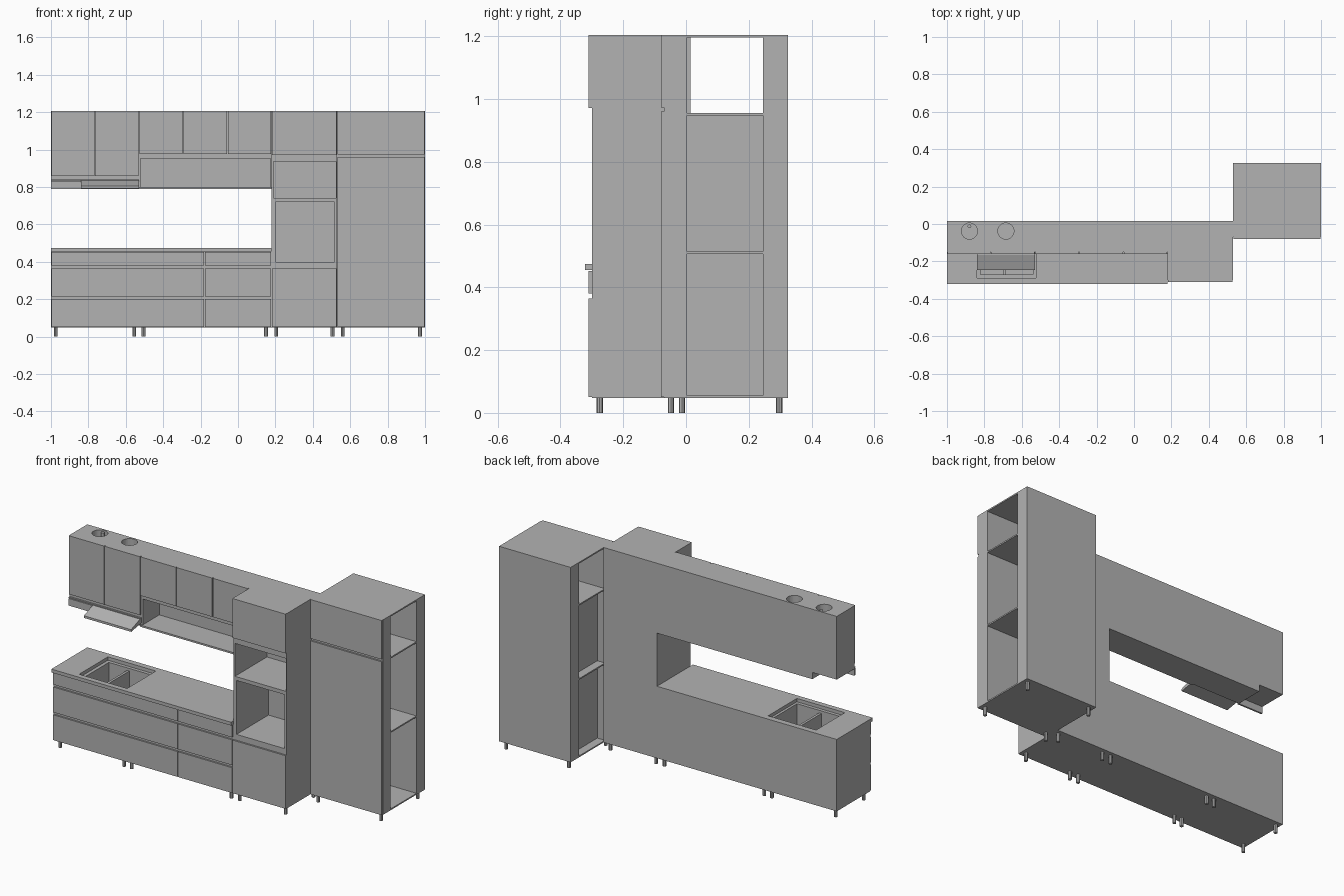
import bpy, bmesh

if "Cube" in bpy.data.objects:
    bpy.data.objects.remove(bpy.data.objects["Cube"], do_unlink=True)

grey = bpy.data.materials.new("cabinet_grey")
grey.use_nodes = True
colour = (0.45, 0.45, 0.45, 1)
grey.diffuse_color = colour
grey.node_tree.nodes["Principled BSDF"].inputs["Base Color"].default_value = colour


def finish(name, bm):
    bmesh.ops.recalc_face_normals(bm, faces=bm.faces)
    mesh = bpy.data.meshes.new(name)
    bm.to_mesh(mesh)
    bm.free()
    mesh.materials.append(grey)
    ob = bpy.data.objects.new(name, mesh)
    bpy.context.collection.objects.link(ob)
    return ob


def box(name, x, y, z):
    """Box from (low, high) pairs on each axis."""
    bm = bmesh.new()
    bmesh.ops.create_cube(bm, size=1)
    for v in bm.verts:
        v.co = [r[0] if c < 0 else r[1] for c, r in zip(v.co, (x, y, z))]
    return finish(name, bm)


def cylinder(name, x, y, z, radius, sides):
    bm = bmesh.new()
    bmesh.ops.create_cone(bm, cap_ends=True, segments=sides, radius1=radius,
                          radius2=radius, depth=z[1] - z[0])
    bmesh.ops.translate(bm, verts=bm.verts, vec=(x, y, (z[0] + z[1]) / 2))
    return finish(name, bm)


def prism(name, x, profile):
    """Extrude a y-z profile along x."""
    bm = bmesh.new()
    face = bm.faces.new([bm.verts.new((x[0], y, z)) for y, z in profile])
    out = bmesh.ops.extrude_face_region(bm, geom=[face])
    moved = [v for v in out["geom"] if isinstance(v, bmesh.types.BMVert)]
    bmesh.ops.translate(bm, verts=moved, vec=(x[1] - x[0], 0, 0))
    return finish(name, bm)


def cut(target, cutter):
    cutter.hide_render = True
    mod = target.modifiers.new("cut", "BOOLEAN")
    mod.operation = "DIFFERENCE"
    mod.solver = "EXACT"
    mod.object = cutter
    bpy.context.view_layer.objects.active = target
    bpy.ops.object.modifier_apply(modifier=mod.name)
    bpy.data.objects.remove(cutter, do_unlink=True)


def doors(name, edges, y, z, gap=0.0025):
    for a, b in zip(edges, edges[1:]):
        box(name, (a + gap, b - gap), y, z)


LEFT, RUN, TOWER, RIGHT = -1, 0.18, 0.53, 1
BACK, FLOOR, TOP = 0.015, 0.048, 1.205
body_y, door_y = (-0.30, BACK), (-0.31, -0.30)

# Base cabinets with drawer fronts
base = box("base_cabinet", (LEFT, RUN), body_y, (FLOOR, 0.455))
cut(base, box("sink_cutter", (-0.82, -0.54), (-0.27, -0.04), (0.30, 0.5)))
for z in ((0.05, 0.2), (0.215, 0.365), (0.38, 0.453)):
    doors("drawer_front", (LEFT, -0.178, RUN), door_y, z)

# Worktop with sink opening and bowl ledge
worktop = box("worktop", (LEFT, RUN), (-0.322, BACK), (0.455, 0.475))
cut(worktop, box("worktop_cutter", (-0.84, -0.525), (-0.29, -0.02), (0.4, 0.5)))
box("sink_divider", (-0.70, -0.685), (-0.27, -0.04), (0.30, 0.44))

# Oven tower with two open niches
tower = box("oven_tower", (RUN, TOWER), body_y, (FLOOR, TOP))
cut(tower, box("oven_niche", (0.20, 0.515), (-0.4, 0), (0.40, 0.72)))
cut(tower, box("microwave_niche", (0.19, 0.525), (-0.4, 0), (0.742, 0.937)))
doors("tower_lower_door", (RUN, TOWER), door_y, (0.05, 0.365))
doors("tower_upper_door", (RUN, TOWER), door_y, (0.972, TOP))

# Wall cabinets, short ones over a shelf niche and tall ones by the hood
upper_y, upper_door = (-0.15, BACK), (-0.16, -0.15)
short = box("short_wall_cabinet", (-0.53, RUN), upper_y, (0.79, TOP))
cut(short, box("shelf_niche", (-0.52, 0.173), (-0.3, 0.005), (0.80, 0.953)))
tall = box("tall_wall_cabinet", (LEFT, -0.53), upper_y, (0.83, TOP))
doors("short_wall_door", (-0.53, -0.293, -0.056, RUN), upper_door, (0.975, TOP))
doors("tall_wall_door", (LEFT, -0.766, -0.53), upper_door, (0.858, TOP))
box("niche_front_edge", (-0.53, RUN), upper_door, (0.79, 0.80))
for x in (-0.88, -0.685):
    cut(tall, cylinder("duct_cutter", x, -0.038, (1.0, 1.3), 0.043, 32))
cylinder("duct_pipe", -0.88, -0.012, (1.0, 1.2), 0.01, 16)

# Extractor hood, its sloping visor and the filler plate beside it
box("hood_body", (-0.84, -0.53), upper_y, (0.79, 0.83))
prism("hood_visor", (-0.84, -0.53),
      ((-0.15, 0.835), (-0.165, 0.835), (-0.245, 0.805), (-0.245, 0.792),
       (-0.15, 0.808)))
box("hood_filler", (LEFT, -0.84), upper_door, (0.79, 0.832))
box("hood_rail", (LEFT, -0.53), upper_door, (0.835, 0.84))

# Corner unit, open through its sides
corner_x = (TOWER, RIGHT)
box("corner_front_block", corner_x, (-0.07, 0.003), (FLOOR, TOP))
box("corner_rear_block", corner_x, (0.245, 0.325), (FLOOR, TOP))
doors("corner_lower_door", corner_x, (-0.08, -0.07), (0.05, 0.96))
doors("corner_upper_door", corner_x, (-0.08, -0.07), (0.974, TOP))
for name, z in (("corner_top", TOP - 0.008), ("corner_upper_shelf", 0.948),
                ("corner_lower_shelf", 0.507), ("corner_floor", FLOOR)):
    box(name, corner_x, (0.003, 0.245), (z, z + 0.008))
box("corner_inner_panel", (0.58, 0.588), (0.003, 0.245), (FLOOR, 0.95))

# Legs
main_x = (-0.975, -0.555, -0.505, 0.15, 0.205, 0.505)
for xs, ys in ((main_x, (-0.275, -0.013)), ((0.56, 0.973), (-0.048, 0.297))):
    for x in xs:
        for y in ys:
            cylinder("leg", x, y, (0, FLOOR + 0.002), 0.01, 8)
